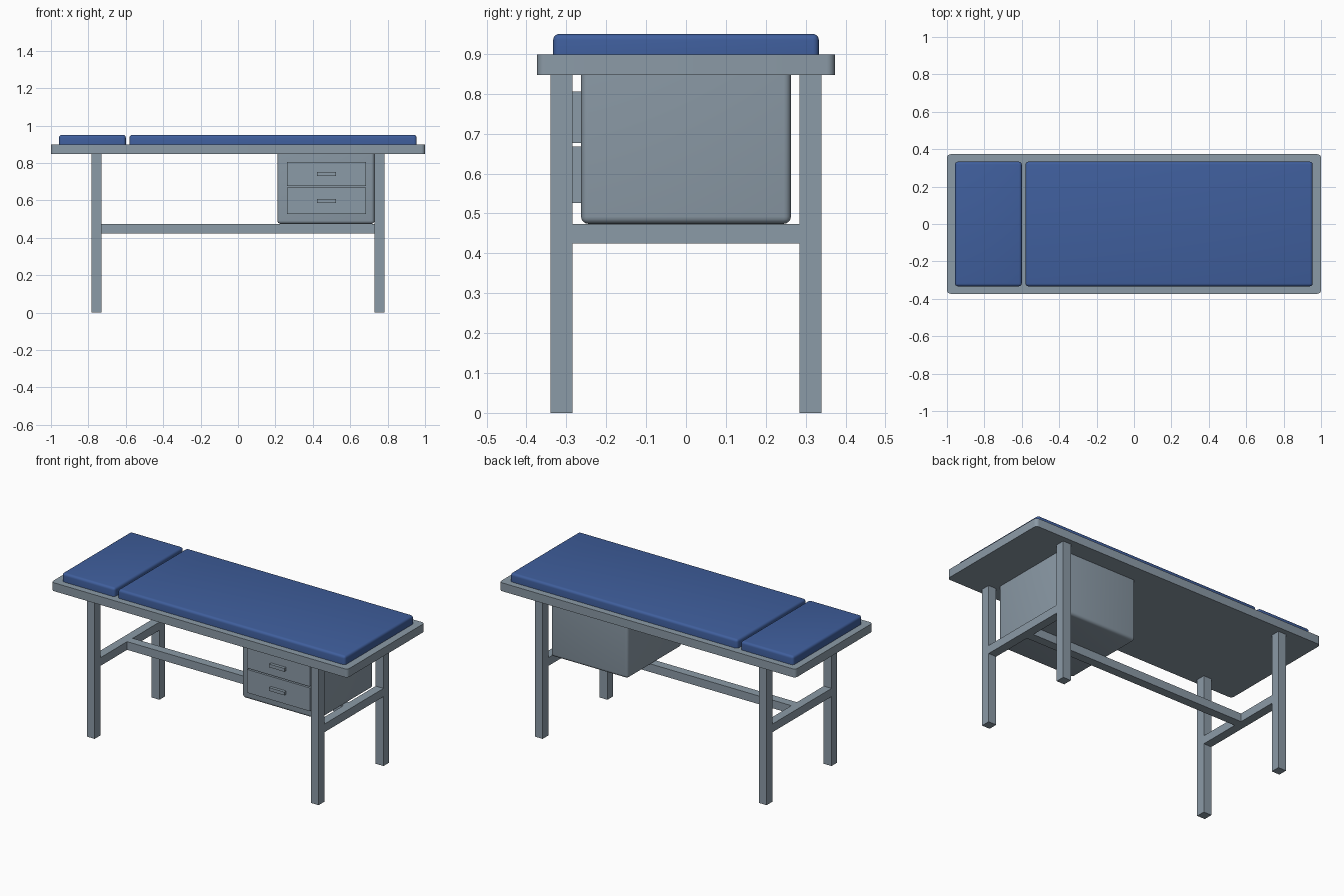
import bpy
import bmesh
import math
from mathutils import Vector

if "Cube" in bpy.data.objects:
    bpy.data.objects.remove(bpy.data.objects["Cube"])


def material(name, rgb):
    mat = bpy.data.materials.new(name)
    mat.use_nodes = True
    mat.diffuse_color = (*rgb, 1)
    mat.node_tree.nodes["Principled BSDF"].inputs["Base Color"].default_value = (*rgb, 1)
    return mat


GREY = material("grey painted metal", (0.26, 0.325, 0.385))
BLUE = material("blue vinyl", (0.05, 0.113, 0.335))


def box(name, low, high, mat, radius=0, segments=4, keep=lambda a, b: True):
    """Box between two corners; edges accepted by keep() are rounded."""
    low, high = Vector(low), Vector(high)
    bm = bmesh.new()
    bmesh.ops.create_cube(bm, size=1)
    for v in bm.verts:
        v.co = (low + high) / 2 + v.co * (high - low)
    if radius:
        edges = [e for e in bm.edges if keep(e.verts[0].co, e.verts[1].co)]
        bmesh.ops.bevel(bm, geom=edges, offset=radius, segments=segments,
                        profile=0.5, affect="EDGES", clamp_overlap=True)
    bmesh.ops.recalc_face_normals(bm, faces=bm.faces)
    mesh = bpy.data.meshes.new(name)
    bm.to_mesh(mesh)
    bm.free()
    mesh.materials.append(mat)
    obj = bpy.data.objects.new(name, mesh)
    bpy.context.collection.objects.link(obj)
    if radius:
        bpy.ops.object.select_all(action="DESELECT")
        obj.select_set(True)
        bpy.context.view_layer.objects.active = obj
        bpy.ops.object.shade_smooth_by_angle(angle=math.radians(35))
    return obj


TOP_LOW, TOP_HIGH = 0.847, 0.898
RAIL_LOW, RAIL_HIGH = 0.424, 0.474
LEG_IN, LEG_OUT = 0.73, 0.783
LEG_Y_IN, LEG_Y_OUT = 0.285, 0.34


def vertical(a, b):
    return abs(a.z - b.z) > 0.01


def not_base(a, b):
    return max(a.z, b.z) > TOP_HIGH + 0.01


def not_top(a, b):
    return min(a.z, b.z) < TOP_LOW - 0.01


# Table top with rounded corners
box("table_top", (-1, -0.373, TOP_LOW), (1, 0.373, TOP_HIGH), GREY, 0.02, 5, vertical)

# Padded cushions
for name, x0, x1 in (("head_cushion", -0.957, -0.6), ("body_cushion", -0.58, 0.955)):
    box(name, (x0, -0.333, TOP_HIGH), (x1, 0.333, 0.95), BLUE, 0.015, 4, not_base)

# Legs and end rails
for side, sx in (("left", 1), ("right", -1)):
    x0, x1 = sorted((sx * LEG_IN, sx * LEG_OUT))
    for end, sy in (("front", -1), ("back", 1)):
        y0, y1 = sorted((sy * LEG_Y_IN, sy * LEG_Y_OUT))
        box(f"{end}_{side}_leg", (x0, y0, 0), (x1, y1, TOP_LOW), GREY)
    box(f"{side}_end_rail", (x0, -LEG_Y_IN, RAIL_LOW), (x1, LEG_Y_IN, RAIL_HIGH), GREY)

# Long centre stretcher
box("stretcher", (-LEG_IN, -0.027, RAIL_LOW), (LEG_IN, 0.027, RAIL_HIGH), GREY)

# Drawer cabinet, drawer fronts and handles
box("cabinet", (0.21, -0.263, RAIL_HIGH), (LEG_IN, 0.263, TOP_LOW), GREY, 0.018, 4, not_top)
for name, z0, z1 in (("upper", 0.676, 0.806), ("lower", 0.526, 0.668)):
    box(f"{name}_drawer", (0.262, -0.285, z0), (0.685, -0.26, z1), GREY)
    mid = (z0 + z1) / 2
    box(f"{name}_handle", (0.422, -0.303, mid - 0.01), (0.525, -0.284, mid + 0.01), GREY)
